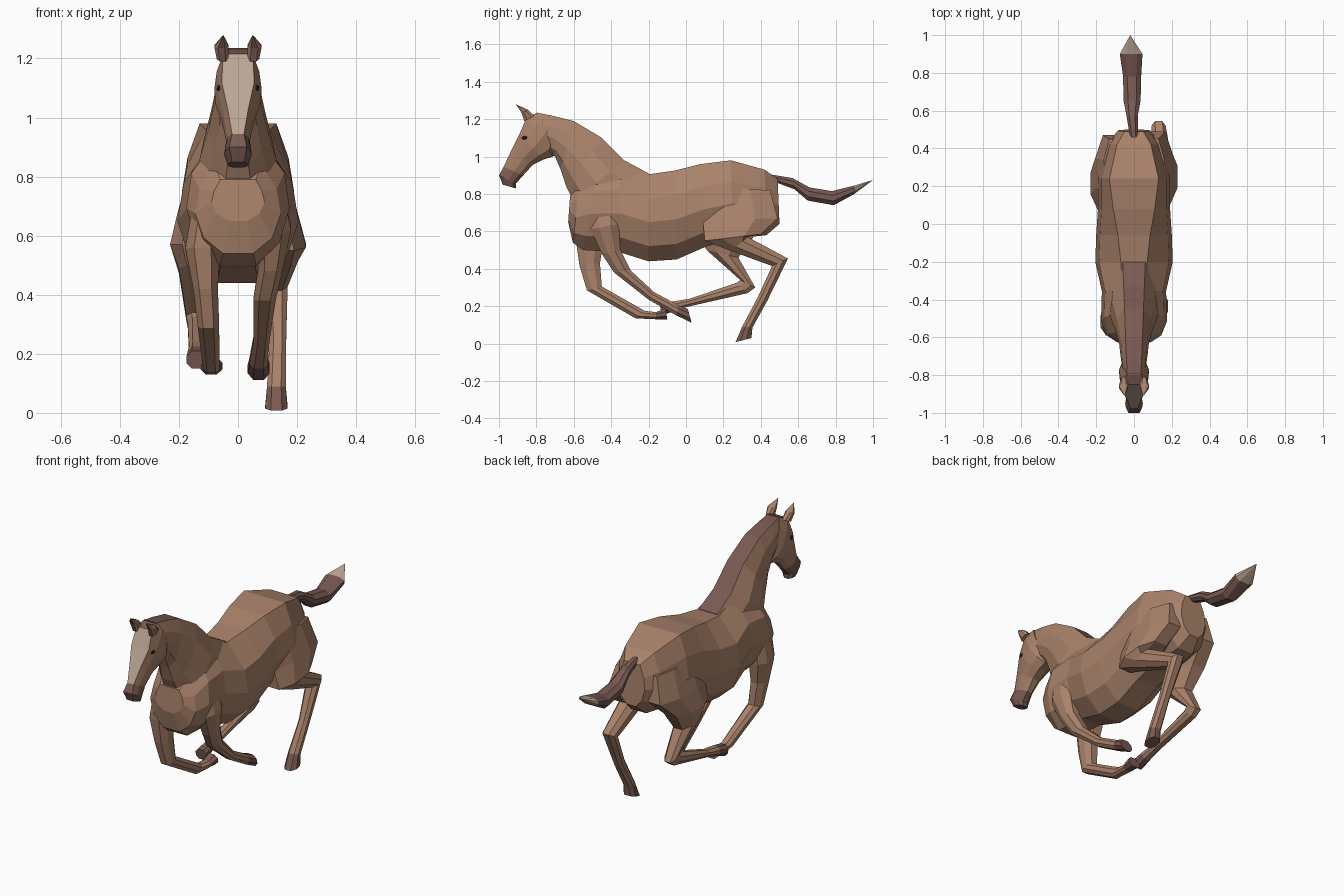
import bpy
import bmesh
from mathutils import Matrix, Vector

default = bpy.data.objects.get("Cube")
if default:
    bpy.data.objects.remove(default, do_unlink=True)


def make_material(name, colour):
    mat = bpy.data.materials.new(name)
    mat.use_nodes = True
    mat.diffuse_color = (*colour, 1)
    shader = next(n for n in mat.node_tree.nodes if n.type == "BSDF_PRINCIPLED")
    shader.inputs["Base Color"].default_value = (*colour, 1)
    shader.inputs["Roughness"].default_value = 0.9
    return mat


MATERIALS = [
    make_material("chestnut coat", (0.40, 0.225, 0.145)),
    make_material("dark brown hair", (0.19, 0.10, 0.083)),
    make_material("pale blaze", (0.50, 0.38, 0.30)),
    make_material("eye black", (0.03, 0.02, 0.02)),
]
COAT, DARK, PALE, EYE = range(len(MATERIALS))

# Half cross-sections as (width share, height share), from top to bottom;
# None stands for the flat top strip, whose width each ring gives itself.
TRUNK = [(None, 1), (0.9, 0.45), (1, -0.1), (0.8, -0.65), (0.35, -1)]
LIMB = [(0.5, 1), (1, 0.4), (1, -0.4), (0.5, -1)]


def finish(name, bm):
    """Turn a bmesh into a flat-shaded object with all materials."""
    bmesh.ops.recalc_face_normals(bm, faces=bm.faces)
    mesh = bpy.data.meshes.new(name)
    bm.to_mesh(mesh)
    bm.free()
    for mat in MATERIALS:
        mesh.materials.append(mat)
    obj = bpy.data.objects.new(name, mesh)
    bpy.context.collection.objects.link(obj)
    return obj


def loft(name, section, rings, paint):
    """Skin rings of (upper y, z, lower y, z, half width, extra).

    extra is the top strip's half width on a trunk and the centre x on a limb.
    paint(segment, is_top_strip) picks the material of each face.
    """
    bm = bmesh.new()
    loops = []
    for uy, uz, ly, lz, width, extra in rings:
        upper, lower = Vector((0, uy, uz)), Vector((0, ly, lz))
        centre, reach = (upper + lower) / 2, (upper - lower) / 2
        if section is LIMB:
            centre.x = extra
        half = [(extra if u is None else u * width, v) for u, v in section]
        outline = half + [(-u, v) for u, v in reversed(half)]
        loops.append([bm.verts.new(centre + reach * v + Vector((u, 0, 0)))
                      for u, v in outline])
    count = len(loops[0])
    for seg, (a, b) in enumerate(zip(loops, loops[1:])):
        for j in range(count):
            k = (j + 1) % count
            face = bm.faces.new((a[j], a[k], b[k], b[j]))
            face.material_index = paint(seg, k == 0)
    bm.faces.new(loops[0]).material_index = paint(0, False)
    bm.faces.new(loops[-1]).material_index = paint(len(rings) - 2, False)
    bmesh.ops.remove_doubles(bm, verts=bm.verts, dist=0.0005)
    return finish(name, bm)


def leg(name, rings):
    """A limb whose last segment is the hoof."""
    hoof = len(rings) - 2
    loft(name, LIMB, rings, lambda seg, top: DARK if seg == hoof else COAT)


# Barrel, rump and chest
loft("body", TRUNK, [
    (.49, .88, .50, .64, .085, .05),
    (.42, .93, .43, .58, .14, .09),
    (.24, .98, .25, .56, .19, .13),
    (.08, .96, .11, .52, .19, .11),
    (-.06, .925, -.05, .45, .20, .085),
    (-.20, .905, -.20, .44, .205, .07),
    (-.35, .95, -.36, .49, .17, .06),
    (-.47, .93, -.55, .50, .175, .07),
    (-.57, .84, -.605, .54, .145, .08),
    (-.62, .79, -.63, .65, .09, .06),
], lambda seg, top: COAT)

# Neck, with the mane along its top strip
loft("neck_and_mane", TRUNK, [
    (-.20, .91, -.45, .60, .12, .06),
    (-.33, .98, -.60, .76, .13, .055),
    (-.45, 1.10, -.64, .84, .10, .05),
    (-.60, 1.19, -.67, .93, .078, .045),
    (-.72, 1.22, -.70, 1.0, .07, .04),
    (-.80, 1.235, -.75, 1.03, .06, .035),
], lambda seg, top: DARK if top else COAT)


def paint_head(seg, top):
    if seg >= 4 or (top and seg == 0):
        return DARK
    return PALE if top else COAT


# Head: forelock, pale blaze down the face, dark muzzle
loft("head", TRUNK, [
    (-.79, 1.235, -.70, 1.07, .065, .04),
    (-.85, 1.215, -.71, 1.0, .08, .05),
    (-.89, 1.12, -.76, .985, .076, .055),
    (-.935, 1.03, -.82, .955, .055, .035),
    (-.975, .945, -.87, .90, .04, .02),
    (-1.0, .90, -.91, .855, .047, .03),
    (-.98, .85, -.91, .83, .035, .02),
], paint_head)

# Ears and eyes on both sides
for label, side in (("left", 1), ("right", -1)):
    loft(label + "_ear", LIMB, [
        (-.865, 1.19, -.81, 1.215, .02, side * .052),
        (-.88, 1.235, -.845, 1.25, .024, side * .056),
        (-.91, 1.28, -.91, 1.28, 0, side * .05),
    ], lambda seg, top: DARK if top else COAT)
    eye = bmesh.new()
    place = Matrix.Translation((side * .064, -.862, 1.10))
    bmesh.ops.create_icosphere(eye, subdivisions=1, radius=.016,
                               matrix=place @ Matrix.Diagonal((.6, 1, .7, 1)))
    for face in eye.faces:
        face.material_index = EYE
    finish(label + "_eye", eye)

# Tail with a pale tip
loft("tail", LIMB, [
    (.45, .905, .46, .87, .02, 0),
    (.57, .885, .58, .825, .03, -.01),
    (.66, .835, .65, .765, .045, -.01),
    (.78, .815, .79, .74, .048, -.01),
    (.90, .845, .90, .80, .06, -.015),
    (1.0, .875, 1.0, .875, 0, -.02),
], lambda seg, top: PALE if seg == 4 else DARK)

# Hind legs: one pushing off, one swung forward under the belly
leg("left_hind_leg", [
    (.09, .84, .45, .82, .06, .10),
    (.09, .66, .49, .67, .08, .125),
    (.10, .55, .40, .585, .08, .15),
    (.24, .495, .33, .57, .055, .15),
    (.46, .415, .545, .455, .038, .13),
    (.385, .25, .435, .23, .028, .135),
    (.30, .09, .355, .085, .032, .13),
    (.265, .008, .35, .03, .038, .13),
])
leg("right_hind_leg", [
    (.08, .84, .45, .82, .06, -.10),
    (.07, .68, .47, .67, .08, -.125),
    (.07, .57, .36, .57, .08, -.15),
    (.11, .50, .28, .46, .055, -.145),
    (.29, .34, .37, .30, .035, -.14),
    (.27, .325, .33, .27, .03, -.14),
    (.02, .24, 0, .195, .026, -.14),
    (-.07, .225, -.06, .175, .03, -.14),
    (-.14, .21, -.13, .15, .034, -.14),
])

# Forelegs: both folded back, the right one further forward
leg("left_foreleg", [
    (-.52, .76, -.36, .76, .05, .10),
    (-.51, .61, -.36, .64, .06, .12),
    (-.45, .48, -.35, .50, .042, .11),
    (-.385, .38, -.295, .39, .038, .09),
    (-.20, .235, -.17, .275, .027, .08),
    (-.05, .15, -.04, .205, .031, .07),
    (.03, .112, .01, .185, .037, .07),
])
leg("right_foreleg", [
    (-.59, .72, -.43, .74, .05, -.10),
    (-.59, .56, -.44, .55, .058, -.12),
    (-.57, .42, -.46, .43, .042, -.11),
    (-.53, .285, -.45, .305, .036, -.10),
    (-.27, .135, -.22, .175, .028, -.09),
    (-.16, .13, -.16, .168, .03, -.09),
    (-.10, .13, -.11, .188, .037, -.09),
])
